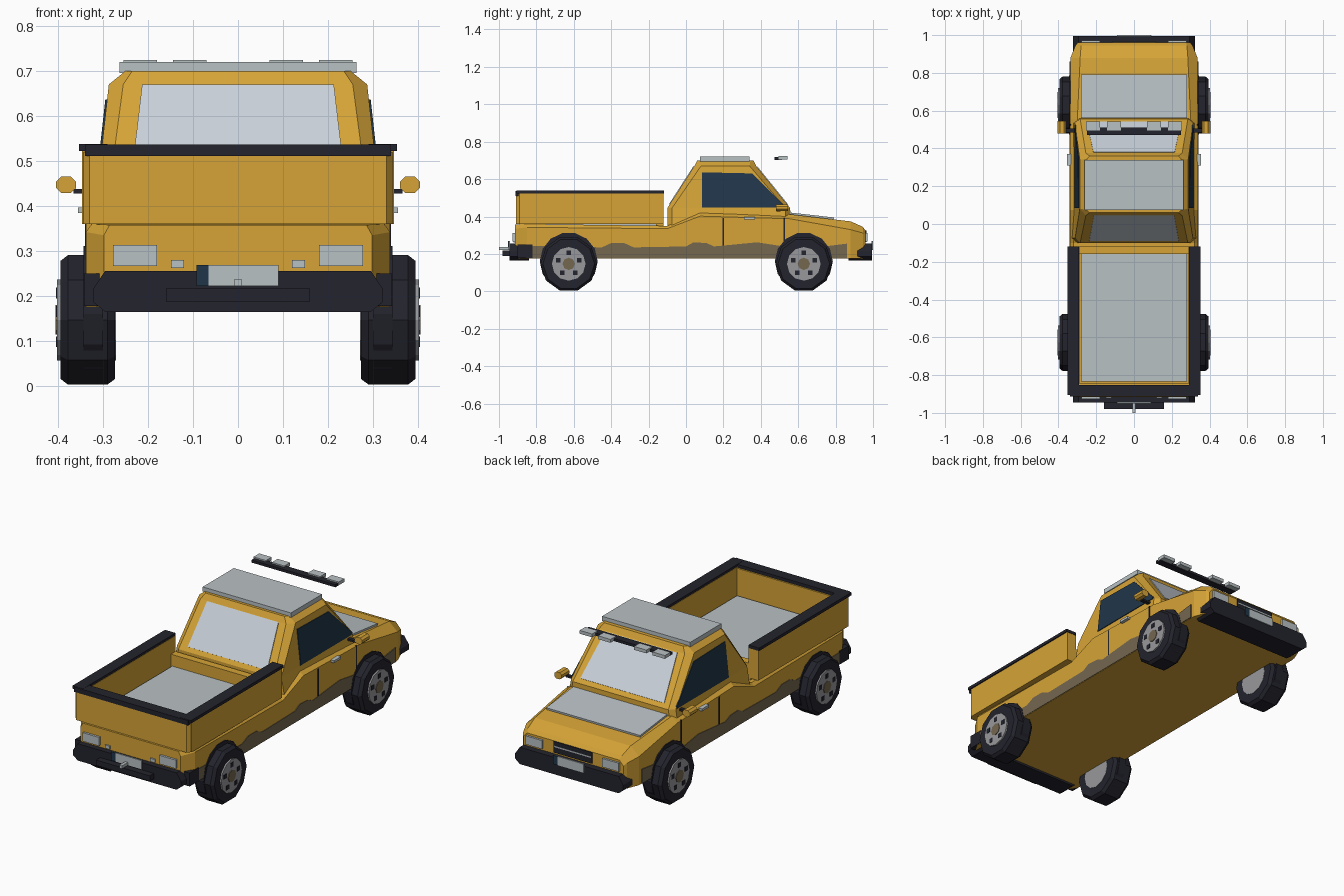
import bpy, bmesh, math
from mathutils import Vector

if "Cube" in bpy.data.objects:
    bpy.data.objects.remove(bpy.data.objects["Cube"])


def material(name, hexcol):
    lin = []
    for i in (0, 2, 4):
        c = int(hexcol[i:i + 2], 16) / 255
        lin.append(c / 12.92 if c <= 0.04045 else ((c + 0.055) / 1.055) ** 2.4)
    m = bpy.data.materials.new(name)
    m.diffuse_color = (*lin, 1)
    m.use_nodes = True
    m.node_tree.nodes["Principled BSDF"].inputs["Base Color"].default_value = m.diffuse_color
    return m


YELLOW = material("yellow paint", "D6A437")
BLACK = material("black rubber", "23232D")
GREY = material("light grey", "B9C1C4")
GLASS = material("pale glass", "C8D0D8")
DARK = material("dark blue glass", "20364A")
DIRT = material("dirt brown", "74674F")
RIM = material("rim grey", "98999C")


def finish(name, bm, mat, mirror=False):
    bmesh.ops.recalc_face_normals(bm, faces=bm.faces)
    me = bpy.data.meshes.new(name)
    bm.to_mesh(me)
    bm.free()
    me.materials.append(mat)
    ob = bpy.data.objects.new(name, me)
    bpy.context.collection.objects.link(ob)
    if mirror:
        ob.modifiers.new("mirror", 'MIRROR').use_mirror_merge = False
    return ob


def loft(name, rings, mat, mirror=False):
    """Skin a row of closed rings and cap both ends."""
    bm = bmesh.new()
    rows = [[bm.verts.new(p) for p in r] for r in rings]
    n = len(rows[0])
    for a, b in zip(rows, rows[1:]):
        for i in range(n):
            j = (i + 1) % n
            bm.faces.new((a[i], a[j], b[j], b[i]))
    bm.faces.new(rows[0])
    bm.faces.new(rows[-1])
    return finish(name, bm, mat, mirror)


def box(name, x, y, z, mat, mirror=False):
    return loft(name, [[(x[0], y[0], h), (x[1], y[0], h), (x[1], y[1], h), (x[0], y[1], h)]
                       for h in z], mat, mirror)


def plate(name, pts, mat, mirror=False, t=0.004):
    """Thin flat panel, thickened both ways along its normal."""
    p = [Vector(q) for q in pts]
    n = (p[1] - p[0]).cross(p[2] - p[0]).normalized() * t
    return loft(name, [[q - n for q in p], [q + n for q in p]], mat, mirror)


def disc(name, profile, y, z, sides, mat, sx=1):
    """Turned part around an x axis; profile is (x, radius)."""
    return loft(name, [[(sx * x, y + r * math.cos(2 * math.pi * i / sides),
                         z + r * math.sin(2 * math.pi * i / sides)) for i in range(sides)]
                       for x, r in profile], mat)


# lower body: y, half width, shoulder z, top half width, top z
SECTIONS = [(-.915, .298, .335, .285, .358), (-.85, .338, .342, .325, .36),
            (-.10, .338, .335, .32, .35), (.075, .338, .402, .305, .428),
            (.555, .338, .388, .30, .412), (.88, .336, .33, .285, .374),
            (.945, .31, .312, .28, .345), (.96, .298, .30, .275, .325)]
loft("lower_body", [[(-w, y, .176), (-w, y, zs), (-wt, y, zt), (wt, y, zt), (w, y, zs), (w, y, .176)]
                    for y, w, zs, wt, zt in SECTIONS], YELLOW)

# cab: z, half width, end half width, rear y, front y, corner cut
CAB = [(.34, .33, .30, -.10, .56, .025), (.445, .312, .285, -.10, .557, .025),
       (.67, .287, .255, .045, .375, .035), (.70, .25, .235, .06, .36, .015)]
rings = []
for z, w, e, y0, y1, c in CAB:
    half = [(e, y0, z), (w, y0 + c, z), (w, y1 - c, z), (e, y1, z)]
    rings.append(half + [(-x, y, h) for x, y, h in reversed(half)])
loft("cab", rings, YELLOW)
box("roof_panel", (-.263, .263), (.075, .34), (.695, .72), GREY)


def cab_at(z, col):
    """Cab dimension at height z on the window slope."""
    t = (z - CAB[1][0]) / (CAB[2][0] - CAB[1][0])
    return CAB[1][col] + t * (CAB[2][col] - CAB[1][col])


for name, col, lo, hi in (("rear_window", 3, (.237, .465), (.213, .668)),
                          ("windshield", 4, (.25, .465), (.215, .665))):
    plate(name, [(s * x, cab_at(z, col), z) for s, (x, z) in
                 ((-1, lo), (1, lo), (1, hi), (-1, hi))], GLASS)
plate("side_window", [(cab_at(z, 1), y, z) for y, z in
                      ((.085, .447), (.085, .636), (.353, .63), (.525, .458), (.525, .447))],
      DARK, True)

# hood panel
plate("hood_panel", [(-.28, .56, .412), (.28, .56, .412), (.28, .79, .386), (-.28, .79, .386)],
      GREY, t=.009)

# cargo bed
box("bed_side", (.288, .347), (-.89, -.12), (.36, .525), YELLOW, True)
loft("tailgate", [[(-.347, -.885, z), (-.33, -.908, z), (.33, -.908, z), (.347, -.885, z),
                   (.347, -.845, z), (-.347, -.845, z)] for z in (.36, .52)], YELLOW)
box("bed_bulkhead", (-.30, .30), (-.16, -.12), (.34, .44), YELLOW)
box("bed_floor", (-.28, .28), (-.835, -.16), (.35, .378), GREY)
box("bed_side_rail", (.29, .353), (-.905, -.118), (.522, .538), BLACK, True)
box("bed_rear_rail", (-.34, .34), (-.912, -.853), (.511, .537), BLACK)

# bumpers, chamfered outline
OUTLINE = [(-.295, .256), (.295, .256), (.322, .216), (.322, .187), (.295, .165),
           (-.295, .165), (-.322, .187), (-.322, .216)]
for name, y0, y1 in (("rear_bumper", -.945, -.84), ("front_bumper", .87, .995)):
    loft(name, [[(x, y, z) for x, z in OUTLINE] for y in (y0, y1)], BLACK)
box("bumper_end", (.30, .342), (-.90, -.82), (.178, .25), BLACK, True)
box("tow_step", (-.16, .16), (-.98, -.94), (.188, .217), BLACK)
box("tow_hitch", (-.008, .008), (-1.0, -.94), (.222, .238), GREY)

# lights, grille and blank number plates
for end, y0, y1, yp in (("rear", -.927, -.90, -.946), ("front", .945, .971, .996)):
    box(end + "_light", (.18, .278), (y0, y1), (.267, .313), GREY, True)
    plate(end + "_number_plate", [(-.09, yp, .222), (.09, yp, .222), (.09, yp, .269), (-.09, yp, .269)], GREY)
    side = -1 if end == "rear" else 1
    ys = yp + side * .003
    plate(end + "_plate_strip", [(side * x, ys, z) for x, z in
                                 ((.092, .222), (.065, .222), (.065, .269), (.092, .269))], DARK, t=.002)
box("rear_marker", (.12, .149), (-.922, -.90), (.262, .28), GREY, True)
box("grille", (-.115, .115), (.94, .966), (.265, .325), BLACK)
box("grille_bar", (-.11, .11), (.95, .968), (.296, .303), GREY)

# door seams, handles and mud splash
for i, y in enumerate((.2, .525)):
    box("door_seam_%d" % (i + 1), (.333, .340), (y - .004, y + .004), (.235, .392), BLACK, True)
box("door_handle", (.33, .355), (.31, .37), (.384, .397), GREY, True)
MUD = [(-.82, .178), (-.82, .243), (-.45, .235), (-.40, .258), (-.33, .258), (-.28, .235),
       (.0, .24), (.04, .262), (.11, .258), (.15, .24), (.38, .262), (.62, .225),
       (.86, .255), (.86, .178)]
plate("mud_splash", [(.338, y, z) for y, z in MUD], DIRT, True, t=.003)

# side mirrors
loft("mirror_housing", [[(.382 + a * .022, y, .447 + b * .018) for a, b in
                         ((-1, -.4), (-.5, -1), (.5, -1), (1, -.4), (1, .4), (.5, 1), (-.5, 1), (-1, .4))]
                        for y in (.48, .545)], YELLOW, True)
box("mirror_stem", (.29, .365), (.485, .505), (.428, .438), BLACK, True)

# light bar above the windshield
box("light_bar", (-.25, .25), (.472, .512), (.703, .717), BLACK)
for i, x in enumerate((.107, .217)):
    box("bar_lamp_%d" % (i + 1), (x - .037, x + .037), (.495, .543), (.706, .724), GREY, True)

# wheels with arch liners
for sx, sn in ((1, "right"), (-1, "left")):
    for y, yn in ((-.627, "rear"), (.63, "front")):
        tag = "%s_%s_" % (yn, sn)
        disc(tag + "arch", [(.30, .155), (.343, .155)], y, .16, 14, BLACK, sx)
        disc(tag + "tyre", [(.273, .138), (.29, .151), (.378, .151), (.394, .138)], y, .147, 10, BLACK, sx)
        disc(tag + "rim", [(.271, .09), (.402, .09)], y, .147, 12, RIM, sx)
        disc(tag + "hub", [(.39, .033), (.405, .033)], y, .147, 8, DIRT, sx)
        for k in range(5):
            a = math.radians(90 + 72 * k)
            cy, cz = y + .06 * math.cos(a), .147 + .06 * math.sin(a)
            plate(tag + "rim_hole_%d" % k, [(sx * .402, cy + u * .012, cz + v * .012) for u, v in
                                            ((-1, -1), (1, -1), (1, 1), (-1, 1))], BLACK, t=.002)
